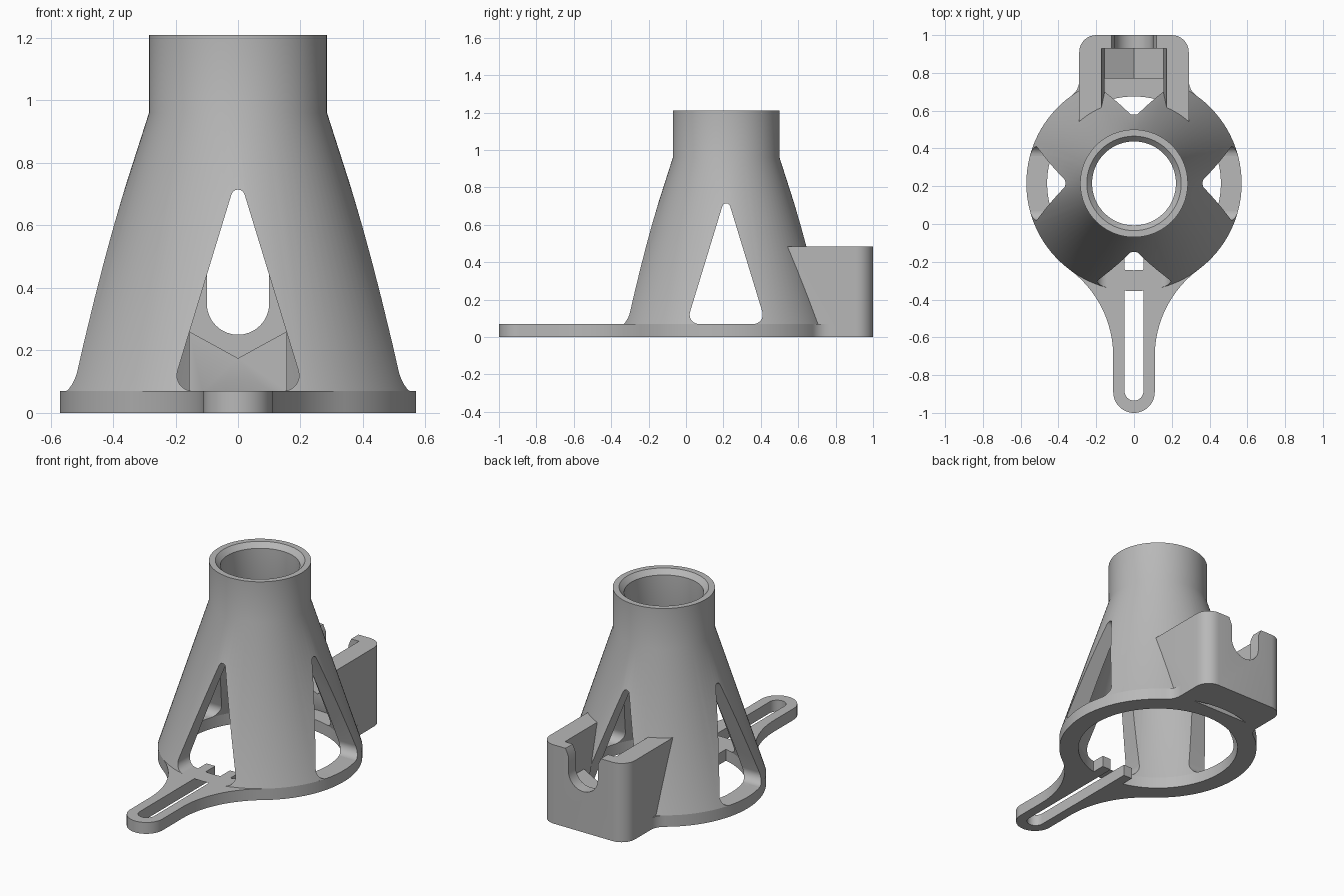
import bpy, bmesh
from math import sin, cos, pi, radians, hypot, atan2
from mathutils import Vector, Matrix

cube = bpy.data.objects.get("Cube")
if cube:
    bpy.data.objects.remove(cube, do_unlink=True)

grey = bpy.data.materials.new("plain grey")
grey.use_nodes = True
grey.diffuse_color = (0.48, 0.48, 0.48, 1)
grey.node_tree.nodes["Principled BSDF"].inputs["Base Color"].default_value = (0.48, 0.48, 0.48, 1)

CY = 0.215        # y of the cone axis
R_BASE = 0.57     # foot radius
R_NECK = 0.285    # neck radius
T = 0.07          # base plate thickness
HW = 0.29         # half width of the clip block


def finish(bm, name):
    bmesh.ops.recalc_face_normals(bm, faces=bm.faces)
    mesh = bpy.data.meshes.new(name)
    bm.to_mesh(mesh)
    bm.free()
    obj = bpy.data.objects.new(name, mesh)
    obj.data.materials.append(grey)
    bpy.context.collection.objects.link(obj)
    return obj


def prism(name, pts, lo, hi, axis="z"):
    """Extrude a 2D outline along an axis."""
    place = {"z": lambda a, b, h: (a, b, h),
             "y": lambda a, b, h: (a, h, b),
             "x": lambda a, b, h: (h, CY + a, b)}[axis]
    bm = bmesh.new()
    low = [bm.verts.new(place(a, b, lo)) for a, b in pts]
    high = [bm.verts.new(place(a, b, hi)) for a, b in pts]
    bm.faces.new(low)
    bm.faces.new(high)
    n = len(pts)
    for i in range(n):
        j = (i + 1) % n
        bm.faces.new((low[i], low[j], high[j], high[i]))
    return finish(bm, name)


def box(name, x, y0, y1, z0, z1):
    return prism(name, [(-x, y0), (x, y0), (x, y1), (-x, y1)], z0, z1)


def lathe(name, profile, steps=96):
    """Turn a closed (radius, z) loop around the cone axis."""
    bm = bmesh.new()
    rings = [[bm.verts.new((r * cos(2 * pi * k / steps), CY + r * sin(2 * pi * k / steps), z))
              for r, z in profile] for k in range(steps)]
    n = len(profile)
    for k in range(steps):
        a, b = rings[k], rings[(k + 1) % steps]
        for i in range(n):
            j = (i + 1) % n
            bm.faces.new((a[i], a[j], b[j], b[i]))
    return finish(bm, name)


def arc(cx, cy, r, a0, a1, n=16):
    return [(cx + r * cos(radians(a0 + (a1 - a0) * i / n)),
             cy + r * sin(radians(a0 + (a1 - a0) * i / n))) for i in range(n + 1)]


def rounded(corners, n=8):
    """Round each (x, y, radius) corner of a convex outline."""
    out = []
    for i, (x, y, r) in enumerate(corners):
        p = Vector((x, y))
        if r == 0:
            out.append((x, y))
            continue
        u = (Vector(corners[i - 1][:2]) - p).normalized()
        v = (Vector(corners[(i + 1) % len(corners)][:2]) - p).normalized()
        half = u.angle(v) / 2
        c = p + (u + v).normalized() * (r / sin(half))
        s = p + u * (r * cos(half) / sin(half)) - c
        e = p + v * (r * cos(half) / sin(half)) - c
        turn = s.angle(e) * (1 if s.x * e.y - s.y * e.x > 0 else -1)
        out += [tuple(c + Matrix.Rotation(turn * k / n, 2) @ s) for k in range(n + 1)]
    return out


def boolean(obj, tool, op="DIFFERENCE"):
    tool.hide_render = True
    mod = obj.modifiers.new("bool", "BOOLEAN")
    mod.operation, mod.solver, mod.object = op, "EXACT", tool
    bpy.context.view_layer.objects.active = obj
    bpy.ops.object.modifier_apply(modifier=mod.name)
    bpy.data.objects.remove(tool, do_unlink=True)


# Hollow cone with a straight neck and a chamfered mouth
tower = lathe("cone_tower", [(R_BASE, T), (R_NECK, 0.96), (R_NECK, 1.21), (0.25, 1.21),
                             (0.222, 1.18), (0.222, 0.92), (0.46, T)])

# Triangular openings on all four sides
window = rounded([(-0.213, T, 0.05), (0.213, T, 0.05), (0, 0.768, 0.022)])
boolean(tower, prism("window_x", window, -1, 1, "x"))
boolean(tower, prism("window_y", window, -1, 1.5, "y"))

# Base plate outline: tongue tip, blend into the disc, disc, blend into the clip
R_BLEND, R_FIL, W = 0.57, 0.10, 0.11
bx, by = W + R_BLEND, -0.70
fx = HW + R_FIL
fy = CY + ((R_BASE + R_FIL) ** 2 - fx ** 2) ** 0.5
a_front = atan2(by - CY, bx) * 180 / pi
a_back = atan2(fy - CY, fx) * 180 / pi
half = (arc(0, -1 + W, W, -90, 0) + arc(bx, by, R_BLEND, 180, a_front + 180)
        + arc(0, CY, R_BASE, a_front, a_back, 32)[1:]
        + arc(fx, fy, R_FIL, a_back + 180, 180, 8)[1:] + [(HW, 0.77)])
plate = prism("base_plate", half + [(-x, y) for x, y in reversed(half[1:])], 0, T)

# Round hole, then the slotted tongue reaching into it
boolean(plate, prism("hole", arc(0, CY, 0.46, 0, 356.25, 95), -0.1, 0.2))
boolean(plate, box("tab", W, -0.36, -0.15, 0, T), "UNION")
boolean(plate, prism("slot", arc(0, -0.885, 0.05, 180, 360) + [(0.05, 0), (-0.05, 0)], -0.1, 0.2))

# Clip block with rounded rear corners, trimmed to the cone and plate
block = prism("clip_block", rounded([(-HW, 0.4, 0), (HW, 0.4, 0), (HW, 1, 0.09), (-HW, 1, 0.09)]),
              0, 0.485)
slope = (R_BASE - R_NECK) / (0.96 - T)
cutter = lathe("cone_cutter", [(0.001, -0.1), (R_BASE + slope * 0.17 - 0.004, -0.1),
                               (R_NECK - 0.004, 0.96), (0.001, 0.96)])
boolean(block, cutter)
boolean(block, box("plate_room", 0.4, 0.2, 0.77, -0.1, T))

# Channel with a V floor, open toward the cone
boolean(block, prism("channel", [(0, 0.175), (0.155, 0.26), (0.182, 0.6), (-0.182, 0.6), (-0.155, 0.26)],
                     0.3, 0.93, "y"))
boolean(block, box("channel_front", 0.155, 0.2, 0.77, 0, 0.28))

# U notch through the rear wall, flared at the top
notch = arc(0, 0.35, 0.1, 180, 360) + [(0.1, 0.44), (0.122, 0.49), (0.122, 0.6),
                                      (-0.122, 0.6), (-0.122, 0.49), (-0.1, 0.44)]
boolean(block, prism("notch", notch, 0.85, 1.2, "y"))

# Smooth curved walls, keep crisp edges
for obj in (tower, plate, block):
    bpy.ops.object.select_all(action="DESELECT")
    obj.select_set(True)
    bpy.context.view_layer.objects.active = obj
    bpy.ops.object.shade_smooth_by_angle(angle=radians(25))
